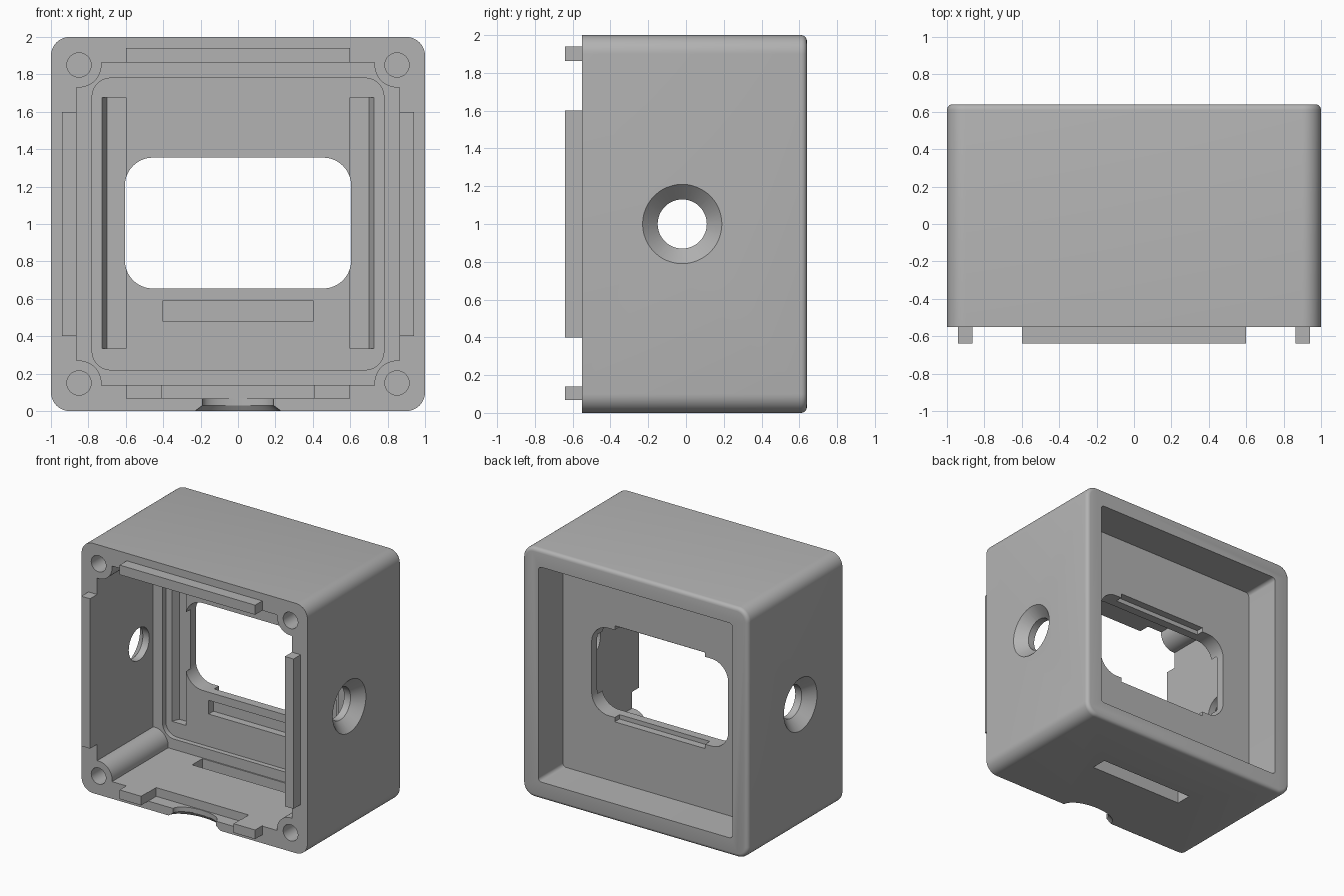
import bpy, bmesh, math
from mathutils import Vector, Matrix

if "Cube" in bpy.data.objects:
    bpy.data.objects.remove(bpy.data.objects["Cube"])

grey = bpy.data.materials.new("light_grey_plastic")
grey.use_nodes = True
colour = (0.45, 0.45, 0.45, 1)
grey.diffuse_color = colour
grey.node_tree.nodes["Principled BSDF"].inputs["Base Color"].default_value = colour


def finish(name, bm):
    bmesh.ops.recalc_face_normals(bm, faces=bm.faces)
    mesh = bpy.data.meshes.new(name)
    bm.to_mesh(mesh)
    bm.free()
    mesh.materials.append(grey)
    obj = bpy.data.objects.new(name, mesh)
    bpy.context.collection.objects.link(obj)
    return obj


def prism_mesh(points, direction):
    bm = bmesh.new()
    face = bm.faces.new([bm.verts.new(p) for p in points])
    top = bmesh.ops.extrude_face_region(bm, geom=[face])["geom"]
    moved = [v for v in top if isinstance(v, bmesh.types.BMVert)]
    bmesh.ops.translate(bm, verts=moved, vec=direction)
    return bm


def prism(name, points, direction):
    return finish(name, prism_mesh(points, direction))


def box(name, x0, x1, y0, y1, z0, z1):
    pts = [(x0, y0, z0), (x1, y0, z0), (x1, y0, z1), (x0, y0, z1)]
    return prism(name, pts, (0, y1 - y0, 0))


def rounded_rect(w, h, r, y, z=1.0, steps=10):
    pts = []
    for i, (sx, sz) in enumerate([(1, 1), (-1, 1), (-1, -1), (1, -1)]):
        for k in range(steps + 1):
            a = math.pi / 2 * (i + k / steps)
            pts.append((sx * (w - r) + r * math.cos(a), y,
                        z + sz * (h - r) + r * math.sin(a)))
    return pts


def cone(name, r1, r2, depth, location, rotation, squash=1.0):
    bm = bmesh.new()
    bmesh.ops.create_cone(bm, cap_ends=True, segments=48, radius1=r1, radius2=r2, depth=depth)
    turn = rotation.to_4x4() @ Matrix.Diagonal((1, squash, 1, 1))
    bmesh.ops.transform(bm, matrix=Matrix.Translation(location) @ turn, verts=bm.verts)
    return finish(name, bm)


def cut(target, cutter):
    cutter.hide_render = True
    mod = target.modifiers.new("cut", 'BOOLEAN')
    mod.operation = 'DIFFERENCE'
    mod.solver = 'EXACT'
    mod.object = cutter
    bpy.context.view_layer.objects.active = target
    bpy.ops.object.modifier_apply(modifier=mod.name)
    bpy.data.objects.remove(cutter)


# Housing block with rounded corners and a softened back edge
FRONT, BACK = -0.55, 0.64
bm = prism_mesh(rounded_rect(1, 1, 0.1, FRONT), (0, BACK - FRONT, 0))
rim = [e for e in bm.edges if all(v.co.y > BACK - 0.01 for v in e.verts)]
bmesh.ops.bevel(bm, geom=rim, offset=0.03, segments=4, profile=0.5, affect='EDGES')
housing = finish("housing", bm)

# Front cavity, leaving a round screw post in each corner
wall, post, post_r = 0.863, 0.85, 0.12
profile = []
reach = math.sqrt(post_r ** 2 - (wall - post) ** 2)
start = math.atan2(-reach, wall - post)
sweep = -math.pi - 2 * (start + math.pi / 4) + math.pi / 2 + 2 * (start + math.pi / 4)
end = math.atan2(wall - post, -reach) - 2 * math.pi
for corner in range(4):
    turn = Matrix.Rotation(corner * math.pi / 2, 2)
    for k in range(15):
        a = start + (end - start) * k / 14
        u, v = turn @ Vector((post + post_r * math.cos(a), post + post_r * math.sin(a)))
        profile.append((u, FRONT - 0.1, 1 + v))
cut(housing, prism("cavity_cutter", profile, (0, 0.81, 0)))

# Stepped floor, back recess and window
cut(housing, prism("floor_step_cutter", rounded_rect(0.78, 0.78, 0.1, 0.1), (0, 0.1, 0)))
cut(housing, prism("back_recess_cutter", rounded_rect(0.86, 0.86, 0.03, 0.33), (0, 0.5, 0)))
cut(housing, prism("window_cutter", rounded_rect(0.605, 0.35, 0.15, 0.1, 1.005), (0, 0.4, 0)))
cut(housing, box("window_notch_cutter", -0.4, 0.4, 0.27, 0.4, 0.62, 1.39))

# Shallow slots in the panel
cut(housing, box("lower_slot_cutter", -0.4, 0.4, 0.15, 0.26, 0.48, 0.59))
for s in (-1, 1):
    pts = [(s * 0.6, 0.18, 0.335), (s * 0.735, 0.18, 0.335),
           (s * 0.7, 0.26, 0.335), (s * 0.6, 0.26, 0.335)]
    cut(housing, prism("side_slot_cutter", pts, (0, 0, 1.34)))

# Countersunk side holes
for s in (-1, 1):
    rot = Matrix.Rotation(s * math.pi / 2, 3, 'Y')
    cut(housing, cone("side_hole_cutter", 0.13, 0.13, 0.4, (s * 0.95, -0.02, 1), rot))
    cut(housing, cone("countersink_cutter", 0.13, 0.22, 0.09, (s * 0.965, -0.02, 1), rot))

# Screw holes
for sx in (-1, 1):
    for sz in (-1, 1):
        cut(housing, cone("screw_hole_cutter", 0.065, 0.065, 1.0, (sx * 0.85, FRONT, 1 + sz * 0.85),
                          Matrix.Rotation(math.pi / 2, 3, 'X')))

# Slot through the bottom wall, and the cable cutout at the front edge
cut(housing, box("bottom_slot_cutter", -0.42, 0.42, 0.02, 0.15, -0.1, 0.3))
cut(housing, box("cable_pocket_cutter", -0.41, 0.41, -0.7, -0.45, 0.067, 0.3))
flat = Matrix.Identity(3)
cut(housing, cone("cable_hole_cutter", 0.19, 0.19, 0.4, (0, FRONT, 0.05), flat, 0.5))
cut(housing, cone("cable_flare_cutter", 0.27, 0.19, 0.06, (0, FRONT, 0), flat, 0.5))

# Locating tabs on the front rim
tabs = [box("top_tab", -0.6, 0.6, -0.64, FRONT, 1.863, 1.94)]
for side, s in (("right", -1), ("left", 1)):
    xs = sorted((s * 0.863, s * 0.94))
    tabs.append(box(side + "_tab", *xs, -0.64, FRONT, 0.4, 1.6))
    xs = sorted((s * 0.41, s * 0.6))
    tabs.append(box("bottom_" + side + "_tab", *xs, -0.64, FRONT, 0.067, 0.14))

# Smooth curved surfaces, keep hard edges
bpy.ops.object.select_all(action='DESELECT')
housing.select_set(True)
bpy.context.view_layer.objects.active = housing
bpy.ops.object.shade_smooth_by_angle(angle=math.radians(30))
